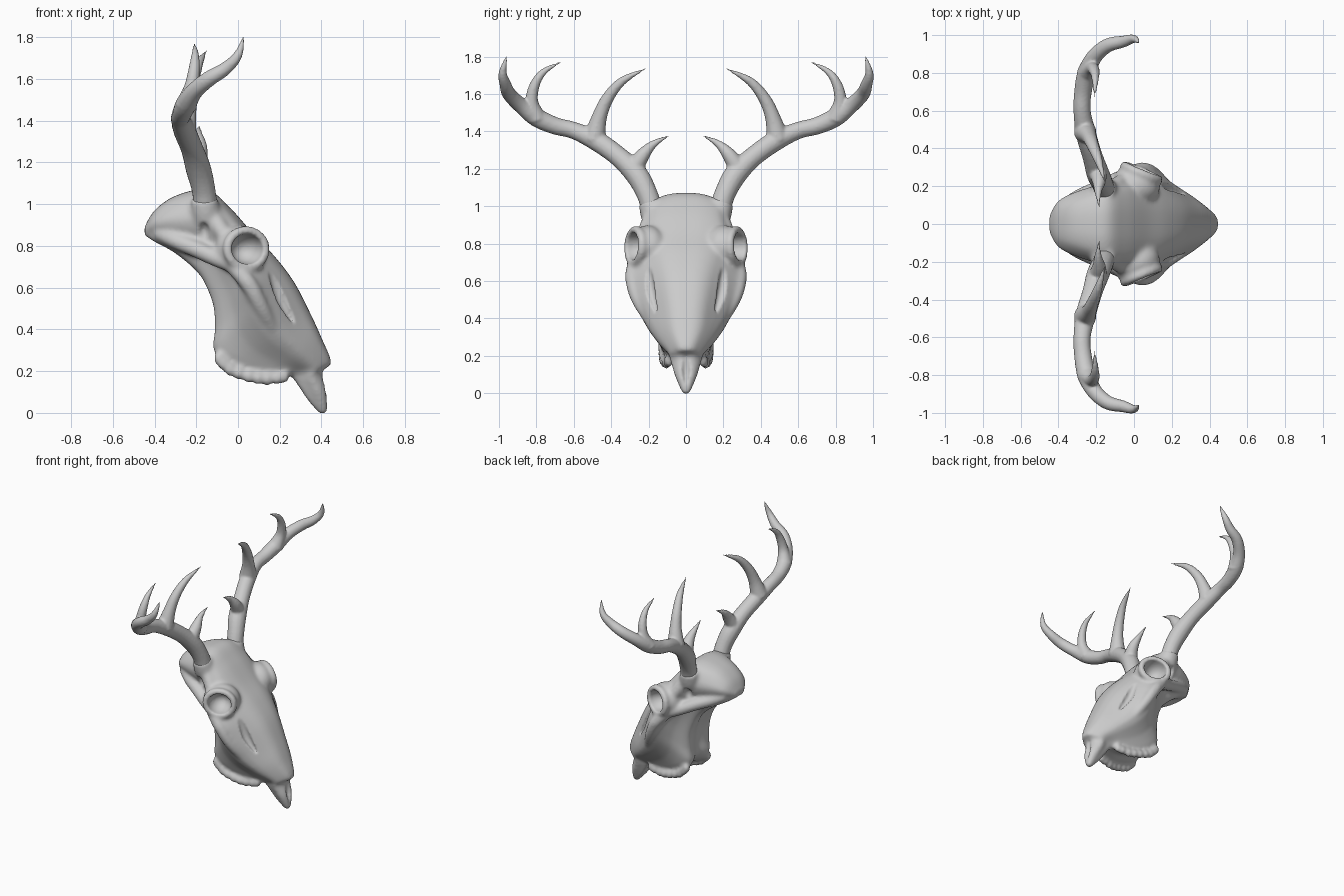
import bpy, bmesh, math
from mathutils import Vector, Matrix

if "Cube" in bpy.data.objects:
    bpy.data.objects.remove(bpy.data.objects["Cube"])


def spline(pts, k, closed=False):
    """Catmull-Rom through tuples of any length, k steps per span."""
    n, out = len(pts), []
    get = (lambda i: pts[i % n]) if closed else (lambda i: pts[max(0, min(n - 1, i))])
    for i in range(n if closed else n - 1):
        p = [get(i + j) for j in (-1, 0, 1, 2)]
        for s in range(k):
            t = s / k
            out.append(tuple(
                0.5 * (2 * b + (c - a) * t + (2 * a - 5 * b + 4 * c - d) * t * t
                       + (3 * b - a - 3 * c + d) * t ** 3)
                for a, b, c, d in zip(*p)))
    if not closed:
        out.append(tuple(pts[-1]))
    return out


def loft(bm, rings):
    loops = [[bm.verts.new(p) for p in r] for r in rings]
    n = len(loops[0])
    for a, b in zip(loops, loops[1:]):
        for i in range(n):
            j = (i + 1) % n
            bm.faces.new((a[i], a[j], b[j], b[i]))
    bm.faces.new(loops[0][::-1])
    bm.faces.new(loops[-1])


def tube(bm, pts, side=1, k=5, sides=14):
    """Tapered tube along (x, y, z, radius) points; side=-1 mirrors in y."""
    path = spline([(x, y * side, z, r) for x, y, z, r in pts], k)
    pos = [Vector(p[:3]) for p in path]
    u, rings = None, []
    for i, p in enumerate(pos):
        t = (pos[min(i + 1, len(pos) - 1)] - pos[max(i - 1, 0)]).normalized()
        u = t.orthogonal() if u is None else u - t * u.dot(t)
        u.normalize()
        v = t.cross(u)
        r = max(path[i][3], 0.003)
        rings.append([p + r * (u * math.cos(a) + v * math.sin(a))
                      for a in (2 * math.pi * s / sides for s in range(sides))])
    loft(bm, rings)


def blob(bm, loc, size, rot=Matrix()):
    m = Matrix.Translation(loc) @ rot @ Matrix.Diagonal((*size, 1))
    bmesh.ops.create_icosphere(bm, subdivisions=3, radius=1, matrix=m)


def finish(bm, name):
    bmesh.ops.recalc_face_normals(bm, faces=bm.faces)
    me = bpy.data.meshes.new(name)
    bm.to_mesh(me)
    bm.free()
    ob = bpy.data.objects.new(name, me)
    bpy.context.collection.objects.link(ob)
    return ob


def remesh(ob, size):
    m = ob.modifiers.new("fuse", 'REMESH')
    m.mode, m.voxel_size, m.use_smooth_shade = 'VOXEL', size, True


def soften(ob, n):
    m = ob.modifiers.new("soften", 'SMOOTH')
    m.factor, m.iterations = 0.5, n


# Skull body: sections as top x,z / bottom x,z / half-widths at crown, cheek, base
sections = [
    (-.448, .89, -.448, .85, .03, .05, .03),
    (-.40, .97, -.40, .82, .09, .125, .09),
    (-.30, 1.04, -.30, .765, .13, .175, .13),
    (-.15, 1.07, -.19, .67, .18, .215, .12),
    (-.04, .985, -.14, .58, .20, .235, .12),
    (.08, .85, -.115, .50, .205, .27, .13),
    (.18, .745, -.11, .40, .185, .30, .13),
    (.27, .625, -.115, .30, .16, .275, .13),
    (.345, .48, -.04, .23, .13, .22, .125),
    (.40, .36, .12, .18, .10, .155, .10),
    (.447, .24, .24, .18, .055, .095, .07),
    (.405, .20, .28, .14, .055, .085, .055),
    (.425, .10, .33, .065, .045, .058, .035),
    (.43, .002, .39, -.006, .014, .02, .012),
]
skull_bm = bmesh.new()
rings = []
for tx, tz, bx, bz, a, b, c in spline(sections, 5):
    half = [(0, 0), (.02, .55 * a), (.12, a), (.4, b), (.7, c + .4 * (b - c)),
            (.96, c), (1, .6 * c), (.93, 0)]
    prof = half + [(t, -y) for t, y in half[-2:0:-1]]
    rings.append([(tx + (bx - tx) * t, y, tz + (bz - tz) * t)
                  for t, y in spline(prof, 3, True)])
loft(skull_bm, rings)

cut_bm = bmesh.new()
tooth_row = [(-.09, .125, .26), (-.04, .125, .21), (.05, .12, .175),
             (.14, .105, .162), (.22, .09, .175)]
for s in (1, -1):
    # Eye socket: rim, bone behind it, hollow
    normal = Vector((.38, s * .92, .05)).normalized()
    rot = normal.to_track_quat('Z', 'Y').to_matrix().to_4x4()
    eye = Vector((.04, s * .272, .785))
    frame = Matrix.Translation(eye) @ rot
    circle = [frame @ Vector((.098 * math.cos(a), .088 * math.sin(a), 0))
              for a in (i * math.pi / 6 for i in range(13))]
    tube(skull_bm, [(*p, .024) for p in circle])
    blob(skull_bm, eye - normal * .07, (.128, .118, .10), rot)
    blob(cut_bm, eye + normal * .02, (.082, .074, .11), rot)
    # Cheek arch, cheek ridge, bar behind the eye
    tube(skull_bm, [(-.01, .265, .71, .045), (-.10, .23, .74, .042), (-.20, .185, .785, .042),
                    (-.30, .14, .825, .04), (-.38, .09, .86, .035)], s)
    tube(skull_bm, [(-.02, .27, .70, .04), (.05, .285, .62, .042), (.11, .26, .51, .038),
                    (.17, .20, .40, .03), (.23, .145, .31, .02)], s)
    tube(skull_bm, [(-.04, .24, .81, .04), (-.09, .205, .89, .045), (-.13, .18, .95, .045)], s)
    # Antler pedicle
    tube(skull_bm, [(-.12, .12, .88, .095), (-.15, .165, .95, .078), (-.16, .185, 1.0, .068),
                    (-.163, .195, 1.03, .062)], s)
    # Temple hollow and face groove
    blob(cut_bm, (-.165, s * .235, .86), (.033, .055, .055))
    tube(cut_bm, [(.145, .215, .72, .01), (.175, .205, .64, .024), (.21, .19, .54, .028),
                  (.265, .155, .43, .01)], s)
    # Cheek teeth
    for i, p in enumerate(spline(tooth_row, 2)):
        blob(skull_bm, (p[0], p[1] * s, p[2]), (.027, .026, .034))
# Nose channel
tube(cut_bm, [(.425, 0, .205, .026), (.42, 0, .12, .022), (.437, 0, .04, .012)])

cutter = finish(cut_bm, "hollow_cutter")
remesh(cutter, .008)
cutter.hide_render = True
cutter.display_type = 'WIRE'

skull = finish(skull_bm, "skull")
remesh(skull, .012)
soften(skull, 3)
cut = skull.modifiers.new("hollows", 'BOOLEAN')
cut.operation, cut.solver, cut.object = 'DIFFERENCE', 'EXACT', cutter
remesh(skull, .009)
soften(skull, 4)

# Antlers: main beam plus three tines
beam = [(-.155, .18, .98, .058), (-.165, .21, 1.07, .057), (-.19, .265, 1.17, .061),
        (-.22, .36, 1.265, .054), (-.255, .48, 1.35, .054), (-.275, .60, 1.405, .046),
        (-.27, .70, 1.43, .047), (-.25, .80, 1.475, .05), (-.21, .885, 1.54, .042),
        (-.14, .945, 1.60, .038), (-.06, .965, 1.65, .032), (0, .98, 1.715, .022),
        (.03, .955, 1.815, .003)]
tines = [
    [(-.195, .28, 1.20, .052), (-.185, .23, 1.275, .038), (-.19, .17, 1.335, .02),
     (-.185, .085, 1.38, .003)],
    [(-.26, .49, 1.36, .062), (-.24, .465, 1.47, .042), (-.22, .42, 1.575, .033),
     (-.19, .34, 1.67, .023), (-.15, .21, 1.738, .003)],
    [(-.25, .80, 1.47, .055), (-.225, .825, 1.555, .036), (-.21, .81, 1.645, .028),
     (-.205, .76, 1.72, .018), (-.21, .66, 1.775, .003)],
]
for s, name in ((1, "antler_left"), (-1, "antler_right")):
    bm = bmesh.new()
    for path in [beam] + tines:
        tube(bm, path, s)
    antler = finish(bm, name)
    remesh(antler, .008)
    soften(antler, 5)
